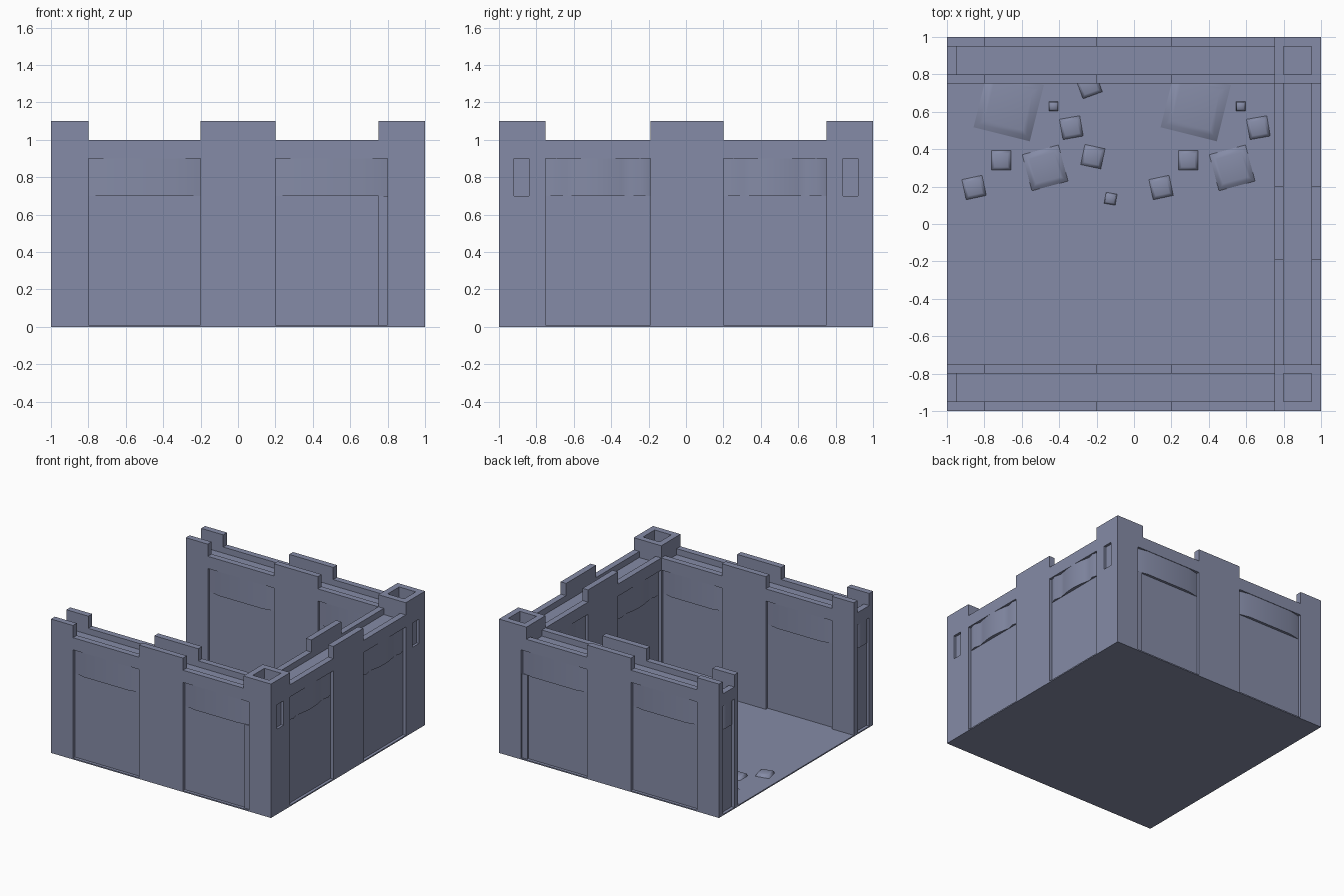
import bpy, bmesh, math
from mathutils import Vector, Matrix

if "Cube" in bpy.data.objects:
    bpy.data.objects.remove(bpy.data.objects["Cube"])

mat = bpy.data.materials.new("blue_grey_stone")
mat.diffuse_color = (0.235, 0.26, 0.385, 1)
mat.use_nodes = True
mat.node_tree.nodes["Principled BSDF"].inputs["Base Color"].default_value = mat.diffuse_color

T = 0.05      # face plate thickness
R = 0.025     # panel recess
W = 0.25      # wall thickness
WALK = 0.95   # walkway height


def finish(bm, name, smooth=False):
    bmesh.ops.recalc_face_normals(bm, faces=bm.faces[:])
    for f in bm.faces:
        f.smooth = smooth
    me = bpy.data.meshes.new(name)
    bm.to_mesh(me)
    bm.free()
    me.materials.append(mat)
    ob = bpy.data.objects.new(name, me)
    bpy.context.collection.objects.link(ob)
    return ob


def add_box(bm, lo, hi, fn=lambda p: p):
    a, b = Vector(fn(lo)), Vector(fn(hi))
    c, s = (a + b) / 2, b - a
    m = Matrix.Translation(c) @ Matrix.Diagonal((abs(s.x), abs(s.y), abs(s.z), 1))
    bmesh.ops.create_cube(bm, size=1, matrix=m)


def window(name, t0, t1, face, direction, fn, round_middle):
    """Bowed band between two pillars, z 0.7 to 0.9."""
    if round_middle:
        pts = [(0, 0), (0.1, 0.7), (0.2, 0.1)]
        pts += [(0.2 + 0.6 * i / 8, 0.1 + 0.9 * math.sin(math.pi * i / 8)) for i in range(1, 8)]
        pts += [(0.8, 0.1), (0.9, 0.7), (1, 0)]
    else:
        pts = [(0, 0), (1 / 6, 0.85), (5 / 6, 0.85), (1, 0)]
    bm = bmesh.new()
    rows = [[bm.verts.new(fn((t0 + (t1 - t0) * u, face + direction * (R - R * v), z)))
             for u, v in pts] for z in (0.7, 0.9)]
    for i in range(len(pts) - 1):
        bm.faces.new((rows[0][i], rows[0][i + 1], rows[1][i + 1], rows[1][i]))
    for f in bm.faces:
        f.smooth = True
    # flat caps closing the band above and below
    for z in (0.7, 0.9):
        vs = [bm.verts.new(fn((t0 + (t1 - t0) * u, face + direction * (R - R * v), z)))
              for u, v in pts]
        bm.faces.new(vs)
    bmesh.ops.recalc_face_normals(bm, faces=bm.faces[:])
    ob = finish(bm, name, True)
    for p in ob.data.polygons:
        if abs(p.normal.z) > 0.5:
            p.use_smooth = False


def wall(name, fn, start, end, pillars, panels, merlons, strip=False, round_middle=False):
    """fn maps (along, depth from outside, z) to world."""
    bm = bmesh.new()
    add_box(bm, (start, R, 0), (end, W - R, WALK), fn)            # core
    for d0, d1 in ((0, T), (W - T, W)):
        for a, b in pillars:                                     # flush pillars
            add_box(bm, (a, d0, 0), (b, d1, 1.0), fn)
        for a, b in panels:                                      # parapet
            add_box(bm, (a, d0, 0.9), (b, d1, 1.0), fn)
        for a, b in merlons:
            add_box(bm, (a, d0, 1.0), (b, d1, 1.1), fn)
    if strip:                                                    # narrow step beside tower
        add_box(bm, (0.75, R / 2, 0), (0.8, R + 0.01, 0.7), fn)
    finish(bm, name)
    for i, (a, b) in enumerate(panels):
        window(f"{name}_outer_window_{i}", a, b, 0, 1, fn, round_middle)
        window(f"{name}_inner_window_{i}", a, min(b, 0.75), W, -1, fn, round_middle)


# floor slab
bm = bmesh.new()
add_box(bm, (-1, -1, 0), (1, 1, 0.01))
finish(bm, "floor")

front = lambda p: (p[0], -1 + p[1], p[2])
back = lambda p: (p[0], 1 - p[1], p[2])
right = lambda p: (1 - p[1], p[0], p[2])

# three walls, left side open
for nm, fn in (("front_wall", front), ("back_wall", back)):
    wall(nm, fn, -1 + R, 0.8, [(-1, -0.8), (-0.2, 0.2)], [(-0.8, -0.2), (0.2, 0.8)],
         [(-1, -0.8), (-0.2, 0.2)], strip=True)
wall("right_wall", right, -0.78, 0.78, [(-0.19, 0.2)], [(-0.75, -0.19), (0.2, 0.75)],
     [(-0.19, 0.2)], round_middle=True)

# corner towers, hollow on top, and bands on the open wall ends
for nm, s in (("front", -1), ("back", 1)):
    flip = lambda p: (p[0], s * p[1], p[2])
    bm = bmesh.new()
    add_box(bm, (0.8, 0.8, 0), (0.95, 0.95, WALK), flip)
    add_box(bm, (0.75, 0.75, 0), (0.8, 0.975, 1.0), flip)
    add_box(bm, (0.8, 0.75, 0), (1, 0.8, 1.1), flip)
    add_box(bm, (0.8, 0.95, 0), (1, 1, 1.1), flip)
    add_box(bm, (0.75, 0.95, 0.9), (0.8, 1, 1.1), flip)
    add_box(bm, (0.75, 0.75, 0.9), (0.8, 0.95, 1.1), flip)
    # outer face with a narrow slit
    for a, b, z0, z1 in ((0.8, 0.84, 0, 1.1), (0.92, 0.95, 0, 1.1),
                         (0.84, 0.92, 0, 0.7), (0.84, 0.92, 0.9, 1.1)):
        add_box(bm, (0.95, a, z0), (1, b, z1), flip)
    add_box(bm, (0.95, 0.84, 0.7), (0.98, 0.92, 0.9), flip)
    finish(bm, nm + "_tower")
    bm = bmesh.new()
    add_box(bm, (-1, 0.8, 0.9), (-0.95, 0.95, 1.0), flip)
    finish(bm, nm + "_wall_end_lintel")
    end_fn = lambda p: (-1 + p[1], s * p[0], p[2])
    window(nm + "_wall_end_window", 0.8, 0.95, 0, 1, end_fn, False)

# low loose paving stones: x, y, size, turn in degrees
stones = [(-0.855, 0.195, 0.11, 12), (-0.71, 0.34, 0.105, 0), (-0.475, 0.3, 0.2, 15),
          (-0.22, 0.36, 0.11, -12), (-0.335, 0.515, 0.11, 10), (-0.43, 0.63, 0.05, 0),
          (-0.67, 0.63, 0.31, -14), (-0.24, 0.74, 0.11, 20), (-0.125, 0.135, 0.06, -10)]
bm = bmesh.new()
for off in (0, 1):
    for x, y, s, a in stones:
        if x + off > 0.74 or y + s / 2 > 0.97:
            continue
        m = Matrix.Translation((x + off, y, 0.01)) @ Matrix.Rotation(math.radians(a), 4, 'Z')
        rings = []
        for k, z in ((0.5, 0), (0.42, 0.02), (0.34, 0.025)):
            rings.append([bm.verts.new(m @ Vector((i * k * s, j * k * s, z)))
                          for i, j in ((-1, -1), (1, -1), (1, 1), (-1, 1))])
        for r0, r1 in zip(rings, rings[1:]):
            for i in range(4):
                j = (i + 1) % 4
                bm.faces.new((r0[i], r0[j], r1[j], r1[i]))
        bm.faces.new(rings[-1])
finish(bm, "paving_stones", True)
